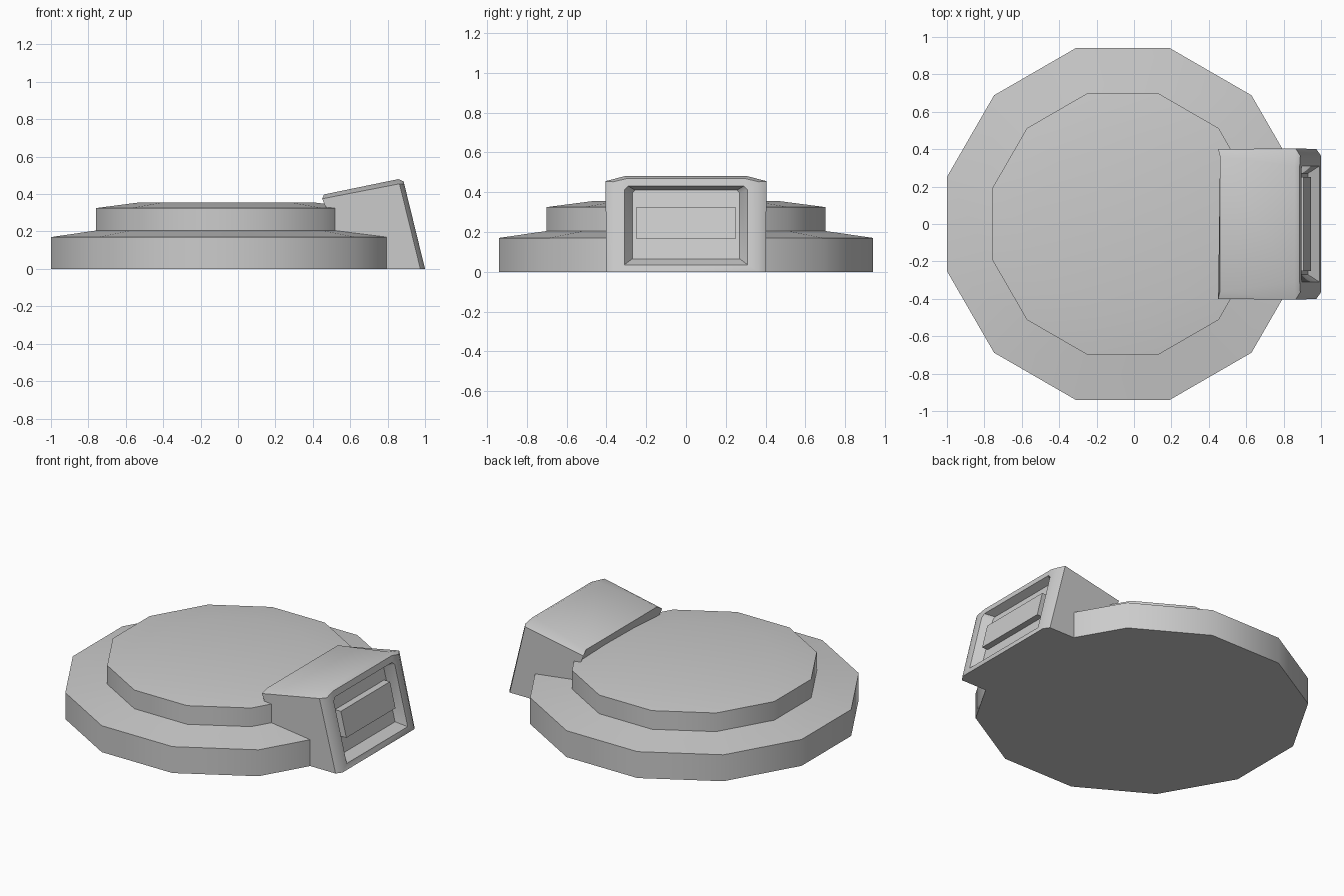
import bpy, bmesh, math

if "Cube" in bpy.data.objects:
    bpy.data.objects.remove(bpy.data.objects["Cube"])

grey = bpy.data.materials.new("light_grey")
grey.diffuse_color = (0.6, 0.6, 0.6, 1)
grey.use_nodes = True
grey.node_tree.nodes["Principled BSDF"].inputs["Base Color"].default_value = grey.diffuse_color


def loft(name, rings, angle):
    """Skin a list of equal-length vertex rings and cap both ends."""
    bm = bmesh.new()
    vs = [[bm.verts.new(p) for p in ring] for ring in rings]
    n = len(vs[0])
    for a, b in zip(vs, vs[1:]):
        for i in range(n):
            j = (i + 1) % n
            bm.faces.new((a[i], a[j], b[j], b[i]))
    bm.faces.new(vs[0][::-1])
    bm.faces.new(vs[-1])
    bmesh.ops.recalc_face_normals(bm, faces=bm.faces)
    me = bpy.data.meshes.new(name)
    bm.to_mesh(me)
    bm.free()
    me.materials.append(grey)
    ob = bpy.data.objects.new(name, me)
    bpy.context.collection.objects.link(ob)
    bpy.ops.object.select_all(action='DESELECT')
    ob.select_set(True)
    bpy.context.view_layer.objects.active = ob
    bpy.ops.object.shade_smooth_by_angle(angle=math.radians(angle))
    return ob


# Two-tier twelve-sided base: (distance to flat side, height)
def twelve_sided(apothem, z):
    r = apothem / math.cos(math.pi / 12)
    angles = [math.radians(15 + 30 * k) for k in range(12)]
    return [(-0.06 + r * math.cos(a), r * math.sin(a), z) for a in angles]


profile = [(0.94, 0), (0.94, 0.17), (0.70, 0.205), (0.70, 0.325), (0.47, 0.355)]
loft("stepped_base", [twelve_sided(a, z) for a, z in profile], 35)


# Leaning front plane of the housing
def front_x(z):
    return 1.0 - 0.245 * z


# Mirrored six-point section: bottom, shoulder and top corners
def section(half, x_of, inset=0.0):
    right = [(x_of(z) - inset, y, z) for y, z in half]
    return right + [(x, -y, z) for x, y, z in reversed(right)]


# Housing: back end, sides, bevelled rim, then the tapered recess
back = [(0.60, 0.40, 0), (0.45, 0.40, 0.375), (0.46, 0.36, 0.398)]
back_ring = back + [(x, -y, z) for x, y, z in reversed(back)]
housing_rings = [
    back_ring,
    section([(0.40, 0), (0.405, 0.455), (0.31, 0.48)], front_x, 0.025),
    section([(0.365, 0), (0.365, 0.452), (0.30, 0.468)], front_x),
    section([(0.31, 0.035), (0.31, 0.41), (0.29, 0.43)], front_x),
    section([(0.27, 0.065), (0.27, 0.395), (0.255, 0.41)], front_x, 0.055),
]
loft("socket_housing", housing_rings, 40)


# Raised tongue inside the recess
def tongue_ring(inset):
    z0, z1, w = 0.165, 0.325, 0.25
    pts = [(w, z0), (w, z1), (-w, z1), (-w, z0)]
    return [(front_x(z) - inset, y, z) for y, z in pts]


loft("socket_tongue", [tongue_ring(0.07), tongue_ring(0.013)], 30)
